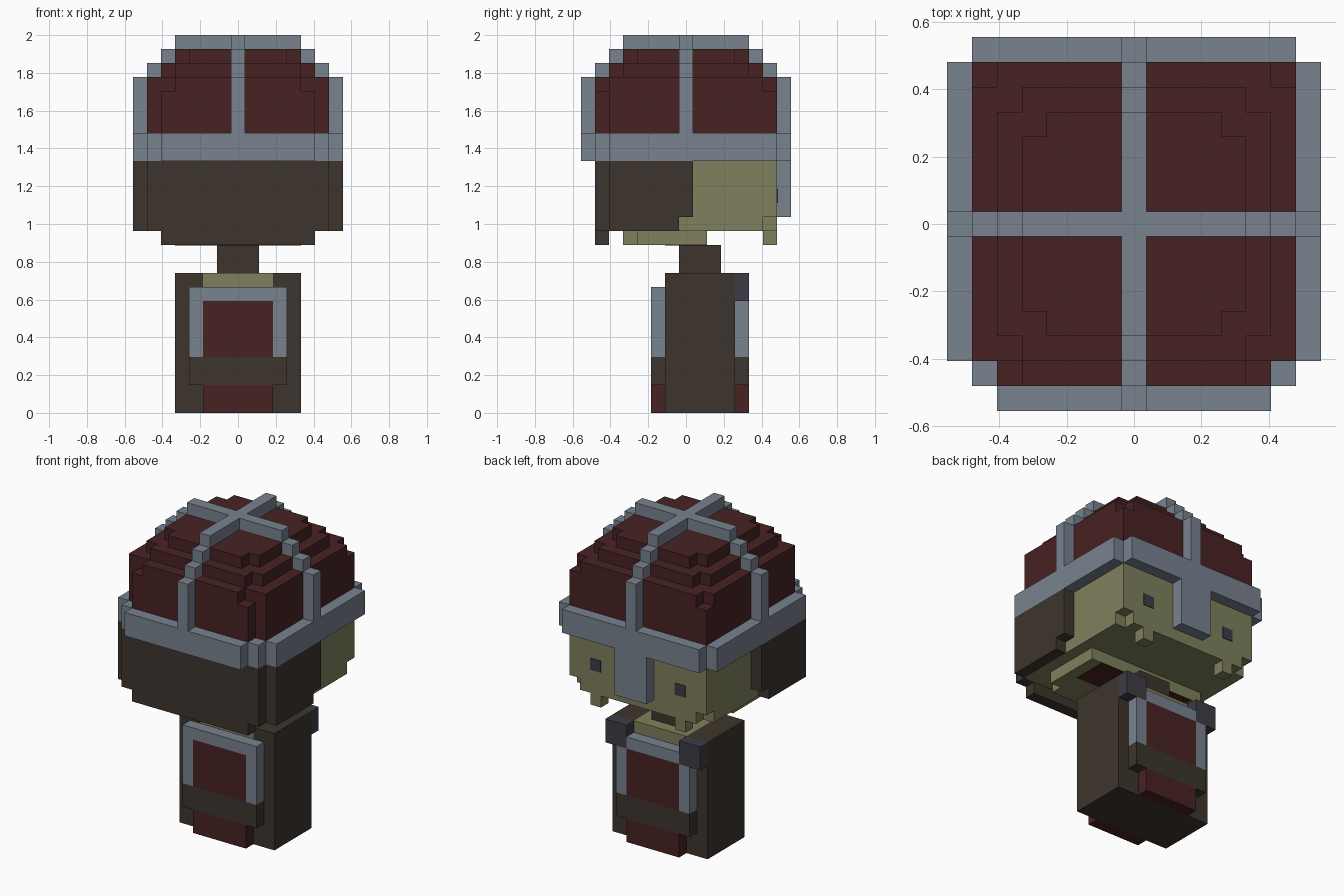
import bpy
import bmesh
from mathutils import Matrix, Vector

U = 2 / 27  # one block edge

if "Cube" in bpy.data.objects:
    bpy.data.objects.remove(bpy.data.objects["Cube"], do_unlink=True)


def to_linear(c):
    c /= 255
    return c / 12.92 if c <= 0.04045 else ((c + 0.055) / 1.055) ** 2.4


def material(name, *rgb):
    mat = bpy.data.materials.new(name)
    mat.use_nodes = True
    colour = (*[to_linear(c) for c in rgb], 1)
    mat.diffuse_color = colour
    mat.node_tree.nodes["Principled BSDF"].inputs["Base Color"].default_value = colour
    return mat


red = material("dark red", 72, 34, 35)
steel = material("steel grey", 120, 130, 142)
brown = material("dark brown", 61, 53, 45)
skin = material("olive skin", 127, 128, 93)
slate = material("dark slate", 61, 60, 71)


def blocks(name, mat, *boxes):
    """One object from boxes (x0, x1, y0, y1, z0, z1) measured in blocks."""
    bm = bmesh.new()
    for x0, x1, y0, y1, z0, z1 in boxes:
        centre = Vector((x0 + x1, y0 + y1, z0 + z1)) * U / 2
        size = Vector((x1 - x0, y1 - y0, z1 - z0)) * U
        bmesh.ops.create_cube(bm, size=1, matrix=Matrix.Translation(centre) @ Matrix.Diagonal((*size, 1)))
    mesh = bpy.data.meshes.new(name)
    bm.to_mesh(mesh)
    bm.free()
    mesh.materials.append(mat)
    obj = bpy.data.objects.new(name, mesh)
    bpy.context.collection.objects.link(obj)
    return obj


def wide(w, y0, y1, z0, z1):
    """Box centred on x."""
    return (-w, w, y0, y1, z0, z1)


def pair(x0, x1, *rest):
    """Box and its mirror image across x."""
    return (x0, x1, *rest), (-x1, -x0, *rest)


# Torso, open collar and neck
blocks("torso", brown, wide(4.5, -1.5, 3.5, 0, 9), *pair(2.5, 4.5, -1.5, 3.5, 9, 10))
blocks("collar_skin", skin, wide(2.5, -1.5, 3.5, 9, 10))
blocks("neck", brown, wide(1.5, -0.5, 2.5, 10, 12))

# Tabard panels on both sides of the torso
for side, y0 in (("front", -2.5), ("back", 3.5)):
    y1 = y0 + 1
    side_top = 9 if side == "front" else 8
    blocks(side + "_panel_frame", steel,
           *pair(2.5, 3.5, y0, y1, 4, side_top), wide(2.5, y0, y1, 8, 9))
    blocks(side + "_panel_cloth", red, wide(2.5, y0, y1, 4, 8))
    blocks(side + "_belt", brown, wide(3.5, y0, y1, 2, 4))
    blocks(side + "_skirt", red, wide(2.5, y0, y1, 0, 2))
blocks("shoulder_clasps", slate, *pair(2.5, 4.5, 3.5, 4.5, 8, 10))

# Head with jaw tufts and eyes
blocks("head", skin,
       wide(6.5, -5.5, 6.5, 14, 18), wide(6.5, -5.5, 5.5, 13, 14),
       wide(5.5, 5.5, 6.5, 13, 14),
       wide(5.5, -3.5, 1.5, 12, 13), wide(4.5, -4.5, -3.5, 12, 13),
       *pair(3.5, 4.5, 5.5, 6.5, 12, 13))
blocks("under_jaw_lining", red, wide(4.5, -1.5, 1.55, 11.95, 12))
blocks("eyes", slate, *pair(3.5, 4.5, 6.5, 6.56, 15, 16))

# Hair or mail curtain around the sides
blocks("neck_curtain", brown,
       wide(6.5, -6.5, -5.5, 13, 18), wide(5.5, -6.5, -5.5, 12, 13),
       *pair(6.5, 7.5, -5.5, 0.5, 14, 18), *pair(6.5, 7.5, -5.5, -0.5, 13, 14))

# Helmet dome in stepped tiers
blocks("helmet_dome", red,
       wide(6.5, -5.5, 5.5, 18, 24),
       wide(5.5, -6.5, -5.5, 18, 23), wide(4.5, -6.5, -5.5, 23, 24),
       wide(6.5, 5.5, 6.5, 18, 23), wide(5.5, 5.5, 6.5, 23, 24),
       wide(5.5, -4.5, 4.5, 24, 25), wide(4.5, -5.5, 5.5, 24, 25),
       wide(4.5, -3.5, 3.5, 25, 26), wide(3.5, -4.5, 4.5, 25, 26))

# Helmet rim, nose guard and crossing ribs
blocks("helmet_rim", steel,
       wide(7.5, -5.5, 6.5, 18, 20), wide(6.5, -6.5, 7.5, 18, 20),
       wide(5.5, -7.5, -6.5, 18, 20))
blocks("nose_guard", steel, wide(1.5, 6.5, 7.5, 14, 18))
tiers = [(7.5, 20, 24), (6.5, 24, 25), (5.5, 25, 26), (4.5, 26, 27)]
blocks("rib_front_to_back", steel, *[wide(0.5, -r, r, a, b) for r, a, b in tiers])
blocks("rib_side_to_side", steel, *[wide(r, -0.5, 0.5, a, b) for r, a, b in tiers])
